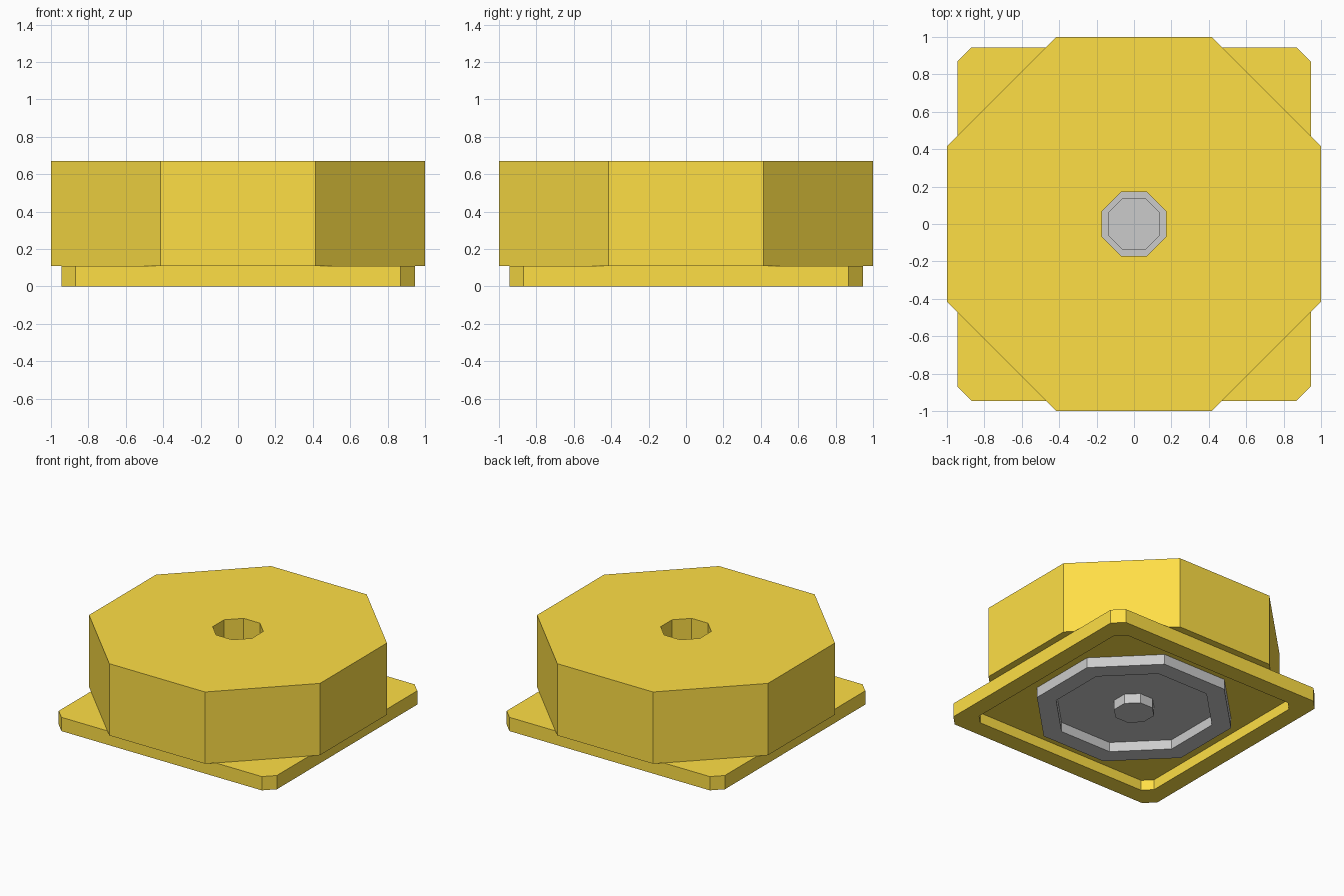
import bpy, bmesh, math

if "Cube" in bpy.data.objects:
    bpy.data.objects.remove(bpy.data.objects["Cube"])

OCT = math.tan(math.pi / 8)  # regular octagon: half side / apothem


def outline(half, flat, z):
    """Square with cut corners; flat is half the length of each straight side."""
    return [(half, -flat, z), (half, flat, z), (flat, half, z), (-flat, half, z),
            (-half, flat, z), (-half, -flat, z), (-flat, -half, z), (flat, -half, z)]


def octagon(r, z):
    return outline(r, r * OCT, z)


def loft(name, rings, closed, mat=None):
    """Bridge eight-sided rings; closed joins last to first, else caps both ends."""
    bm = bmesh.new()
    loops = [[bm.verts.new(p) for p in ring] for ring in rings]
    pairs = list(zip(loops, loops[1:]))
    if closed:
        pairs.append((loops[-1], loops[0]))
    else:
        bm.faces.new(loops[0])
        bm.faces.new(loops[-1])
    for a, b in pairs:
        for i in range(8):
            j = (i + 1) % 8
            bm.faces.new((a[i], a[j], b[j], b[i]))
    bmesh.ops.recalc_face_normals(bm, faces=bm.faces)
    mesh = bpy.data.meshes.new(name)
    bm.to_mesh(mesh)
    bm.free()
    obj = bpy.data.objects.new(name, mesh)
    bpy.context.collection.objects.link(obj)
    if mat:
        mesh.materials.append(mat)
    return obj


yellow = bpy.data.materials.new("yellow")
yellow.diffuse_color = (1.0, 0.74, 0.06, 1)
yellow.use_nodes = True
yellow.node_tree.nodes["Principled BSDF"].inputs["Base Color"].default_value = yellow.diffuse_color

# Octagonal housing with a central bore
loft("housing", [octagon(1.0, 0.108), octagon(1.0, 0.67),
                 octagon(0.17, 0.67), octagon(0.17, 0.108)], True, yellow)

# Square base plate with cut corners, hollowed underneath
loft("base_plate", [outline(0.945, 0.868, 0), outline(0.945, 0.868, 0.108),
                    octagon(0.17, 0.108), octagon(0.17, 0.08),
                    outline(0.81, 0.744, 0.08), outline(0.81, 0.744, 0)], True, yellow)

# Grey disc with rim and hub below, and the shaft end inside the bore
loft("hub_disc", [octagon(0.137, 0), octagon(0.137, 0.075),
                  octagon(0.535, 0.075), octagon(0.535, 0),
                  octagon(0.667, 0), octagon(0.667, 0.1),
                  octagon(0.14, 0.1), octagon(0.14, 0.18)], False)
